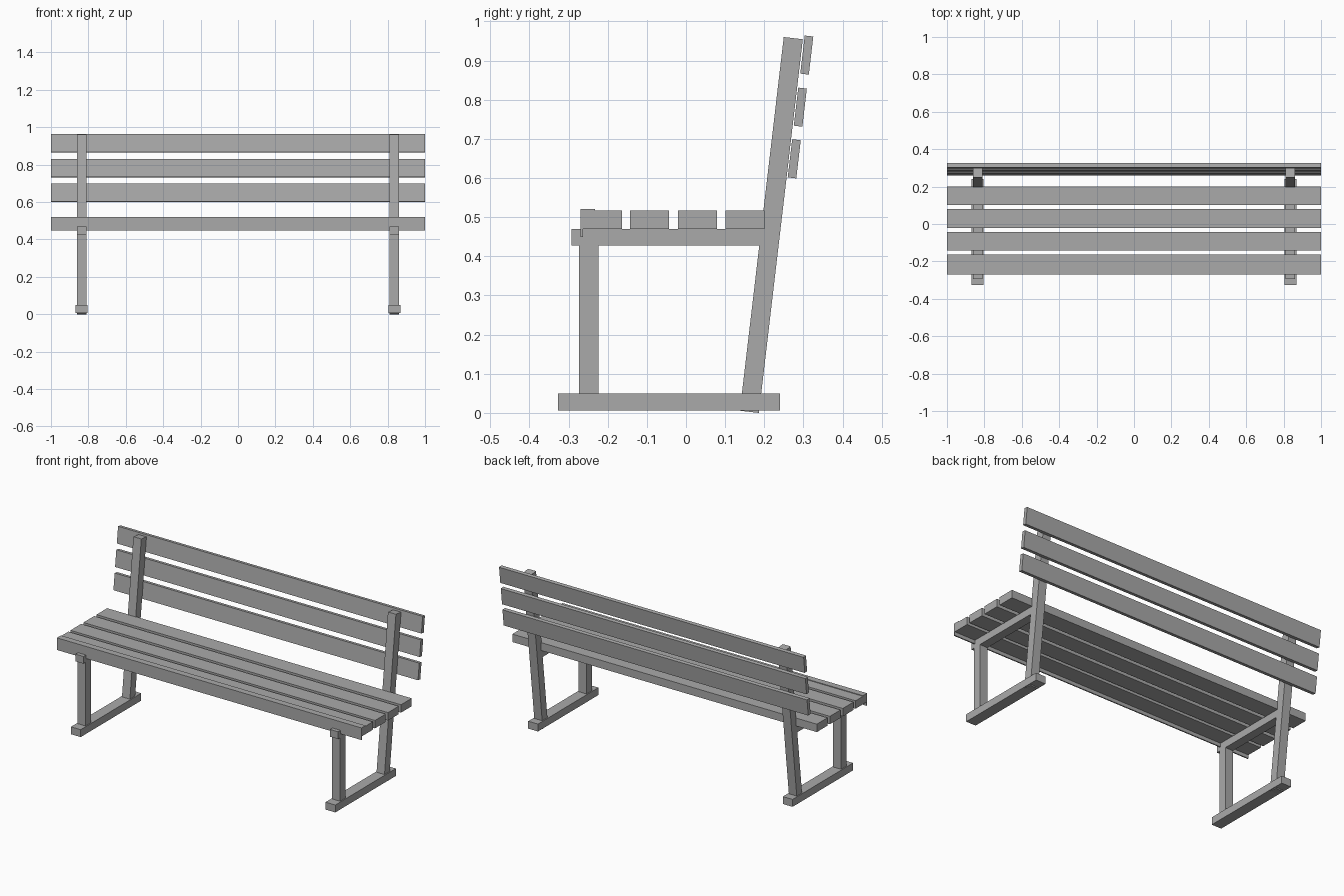
import bpy
import math

if "Cube" in bpy.data.objects:
    bpy.data.objects.remove(bpy.data.objects["Cube"])

TILT = math.radians(6.7)   # backrest lean

wood = bpy.data.materials.new("plain grey")
wood.diffuse_color = (0.4, 0.4, 0.4, 1)
wood.use_nodes = True
wood.node_tree.nodes["Principled BSDF"].inputs["Base Color"].default_value = wood.diffuse_color


def box(name, center, size, tilt=0.0):
    """Box of the given size, leaning back by tilt around x."""
    x, y, z = (s / 2 for s in size)
    verts = [(i * x, j * y, k * z) for i in (-1, 1) for j in (-1, 1) for k in (-1, 1)]
    faces = [(0, 1, 3, 2), (4, 6, 7, 5), (0, 4, 5, 1), (2, 3, 7, 6), (0, 2, 6, 4), (1, 5, 7, 3)]
    mesh = bpy.data.meshes.new(name)
    mesh.from_pydata(verts, [], faces)
    mesh.materials.append(wood)
    ob = bpy.data.objects.new(name, mesh)
    ob.location = center
    ob.rotation_euler.x = -tilt
    bpy.context.collection.objects.link(ob)
    return ob


def span(name, x, y, z):
    """Upright box given by its (min, max) ranges."""
    return box(name, [(a + b) / 2 for a, b in (x, y, z)], [b - a for a, b in (x, y, z)])


# End frames, one on each side
for side, label in ((-1, "left"), (1, "right")):
    cx = side * 0.836
    leg_x = (cx - 0.026, cx + 0.026)
    span(label + "_foot", (cx - 0.032, cx + 0.032), (-0.327, 0.24), (0.006, 0.05))
    span(label + "_front_leg", leg_x, (-0.273, -0.224), (0.03, 0.44))
    span(label + "_seat_support", leg_x, (-0.293, 0.21), (0.427, 0.47))
    box(label + "_back_post", (cx, 0.218, 0.480), (0.052, 0.049, 0.961), TILT)

# Seat slats
for i, y in enumerate((-0.213, -0.093, 0.029, 0.151)):
    span(f"seat_slat_{i + 1}", (-1, 1), (y - 0.05, y + 0.05), (0.47, 0.517))

# Thin L-shaped front edge strip
profile = [(-0.27, 0.449), (-0.263, 0.449), (-0.263, 0.517),
           (-0.232, 0.517), (-0.232, 0.521), (-0.27, 0.521)]
n = len(profile)
verts = [(x, y, z) for x in (-1, 1) for y, z in profile]
faces = [(i, i + n, (i + 1) % n + n, (i + 1) % n) for i in range(n)]
faces += [tuple(range(n)), tuple(reversed(range(n, 2 * n)))]
mesh = bpy.data.meshes.new("front_edge_strip")
mesh.from_pydata(verts, [], [tuple(reversed(f)) for f in faces])
mesh.materials.append(wood)
bpy.context.collection.objects.link(bpy.data.objects.new("front_edge_strip", mesh))

# Backrest slats behind the posts
for i, (y, z) in enumerate(((0.2765, 0.649), (0.292, 0.781), (0.3085, 0.914))):
    box(f"back_slat_{i + 1}", (0, y, z), (2, 0.022, 0.098), TILT)
